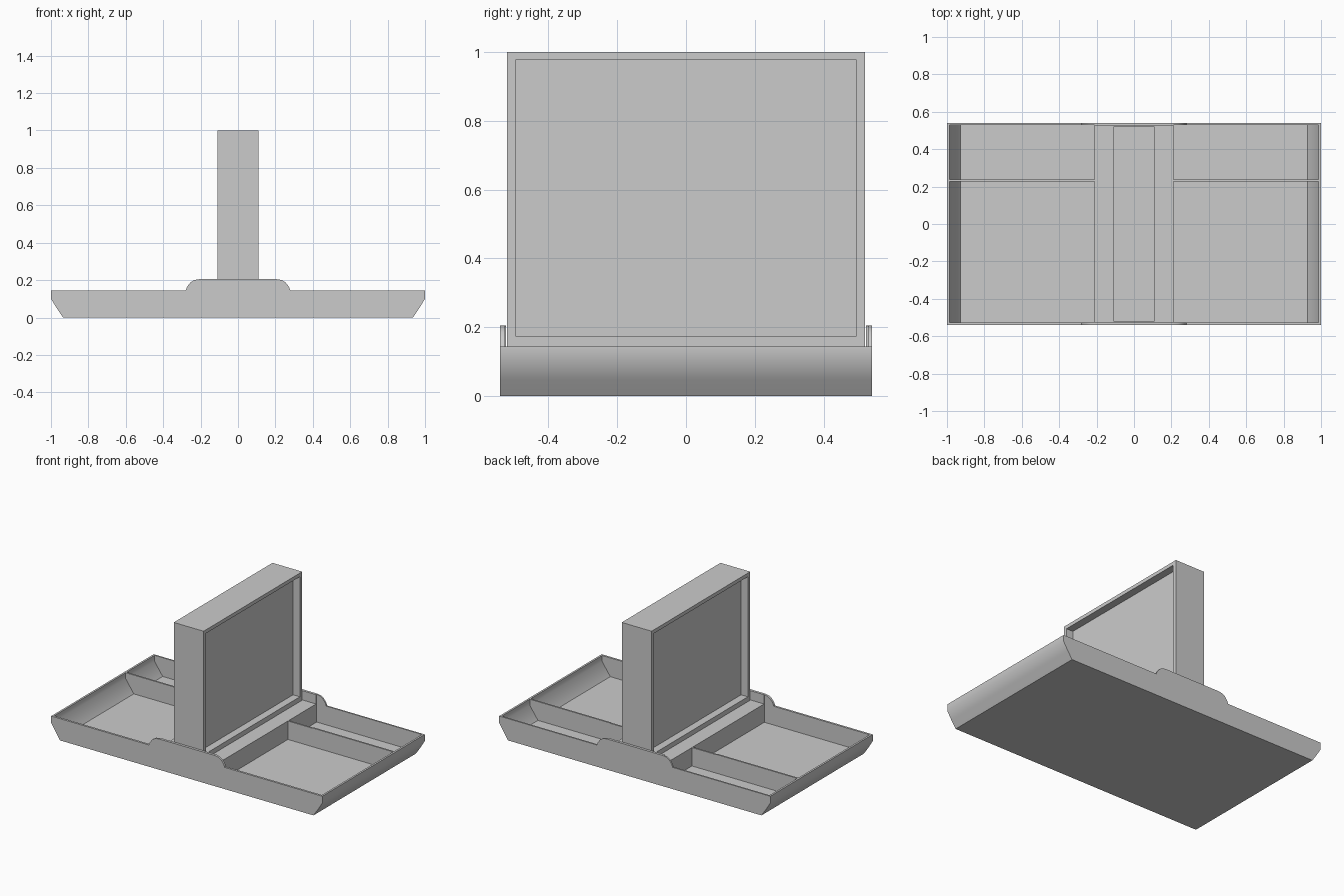
import bpy, bmesh, math

if "Cube" in bpy.data.objects:
    bpy.data.objects.remove(bpy.data.objects["Cube"])


def prism(name, profile, y0, y1):
    """Extrude an (x, z) profile from y0 to y1."""
    bm = bmesh.new()
    face = bm.faces.new([bm.verts.new((x, y0, z)) for x, z in profile])
    ext = bmesh.ops.extrude_face_region(bm, geom=[face])
    verts = [g for g in ext["geom"] if isinstance(g, bmesh.types.BMVert)]
    bmesh.ops.translate(bm, verts=verts, vec=(0, y1 - y0, 0))
    bmesh.ops.recalc_face_normals(bm, faces=bm.faces)
    mesh = bpy.data.meshes.new(name)
    bm.to_mesh(mesh)
    bm.free()
    ob = bpy.data.objects.new(name, mesh)
    bpy.context.collection.objects.link(ob)
    return ob


def box(name, x0, x1, y0, y1, z0, z1):
    return prism(name, [(x0, z0), (x1, z0), (x1, z1), (x0, z1)], y0, y1)


def carve(ob, cutters):
    """Subtract the cutters, apply, then remove them."""
    bpy.ops.object.select_all(action='DESELECT')
    bpy.context.view_layer.objects.active = ob
    ob.select_set(True)
    for c in cutters:
        c.hide_render = True
        m = ob.modifiers.new("carve", 'BOOLEAN')
        m.operation = 'DIFFERENCE'
        m.solver = 'EXACT'
        m.object = c
        bpy.ops.object.modifier_apply(modifier=m.name)
        bpy.data.objects.remove(c)


# Tray body: bevelled ends and a raised hump along the middle
half = [(0.935, 0), (0.968, 0.048), (1, 0.1), (1, 0.145), (0.28, 0.145),
        (0.272, 0.165), (0.255, 0.187), (0.235, 0.2), (0.205, 0.205)]
tray = prism("tray", half + [(-x, z) for x, z in reversed(half)], -0.54, 0.54)

# Pockets on both sides, plus the lowered deck in the middle
cutters = [box("deck_cutter", -0.39, 0.39, -0.523, 0.523, 0.143, 0.4)]
for s in (-1, 1):
    pocket = [(s * x, z) for x, z in
              [(0.21, 0.02), (0.927, 0.02), (0.987, 0.105), (0.987, 0.5), (0.21, 0.5)]]
    cutters.append(prism("large_pocket_cutter", pocket, -0.526, 0.226))
    cutters.append(prism("small_pocket_cutter", pocket, 0.237, 0.53))
carve(tray, cutters)
bpy.ops.object.shade_smooth_by_angle(angle=math.radians(40))

# Upright panel with a framed recess on each broad side
panel = box("upright_panel", -0.11, 0.11, -0.52, 0.52, 0.14, 1.0)
carve(panel, [box("recess_cutter", min(s * 0.06, s * 0.2), max(s * 0.06, s * 0.2),
                  -0.495, 0.495, 0.175, 0.976) for s in (-1, 1)])
